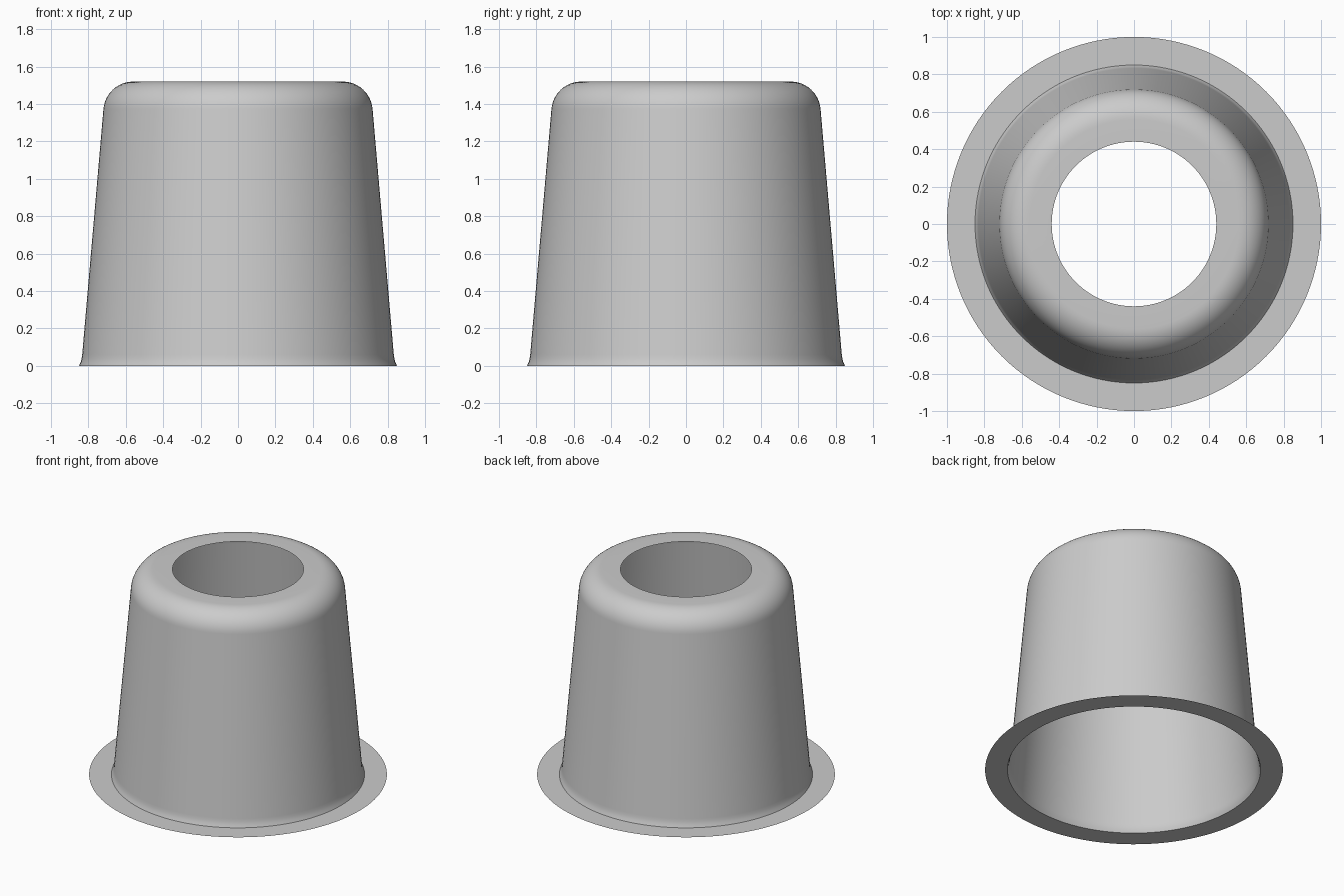
import bpy
import bmesh
from math import cos, sin, pi, radians

cube = bpy.data.objects.get("Cube")
if cube:
    bpy.data.objects.remove(cube, do_unlink=True)

SEGMENTS = 128

# Single plain grey
grey = bpy.data.materials.new("plain_grey")
grey.use_nodes = True
colour = (0.6, 0.6, 0.6, 1)
grey.diffuse_color = colour
grey.node_tree.nodes["Principled BSDF"].inputs["Base Color"].default_value = colour


def lathe(name, profile):
    """Spin an open (radius, height) profile, listed from outside in, into a thin sheet."""
    bm = bmesh.new()
    rings = []
    for r, z in profile:
        angles = [2 * pi * i / SEGMENTS for i in range(SEGMENTS)]
        rings.append([bm.verts.new((r * cos(a), r * sin(a), z)) for a in angles])
    for low, high in zip(rings, rings[1:]):
        for i in range(SEGMENTS):
            j = (i + 1) % SEGMENTS
            bm.faces.new((low[i], low[j], high[j], high[i]))
    mesh = bpy.data.meshes.new(name)
    bm.to_mesh(mesh)
    bm.free()
    mesh.materials.append(grey)
    obj = bpy.data.objects.new(name, mesh)
    bpy.context.collection.objects.link(obj)
    bpy.ops.object.select_all(action="DESELECT")
    obj.select_set(True)
    bpy.context.view_layer.objects.active = obj
    bpy.ops.object.shade_smooth_by_angle(angle=radians(30))
    return obj


# Flat flange on the ground
lathe("base_flange", [(1.0, 0), (0.85, 0)])

# Tapered wall with flared foot, rounded shoulder and open flat top
foot = [(0.85, 0), (0.841, 0.02), (0.836, 0.04), (0.833, 0.06)]
radius, centre_r, centre_z = 0.16, 0.56, 1.36
shoulder = []
for step in range(13):
    a = radians(5 + 85 * step / 12)
    shoulder.append((centre_r + radius * cos(a), centre_z + radius * sin(a)))
lathe("tapered_shell", foot + shoulder + [(0.44, 1.52)])
